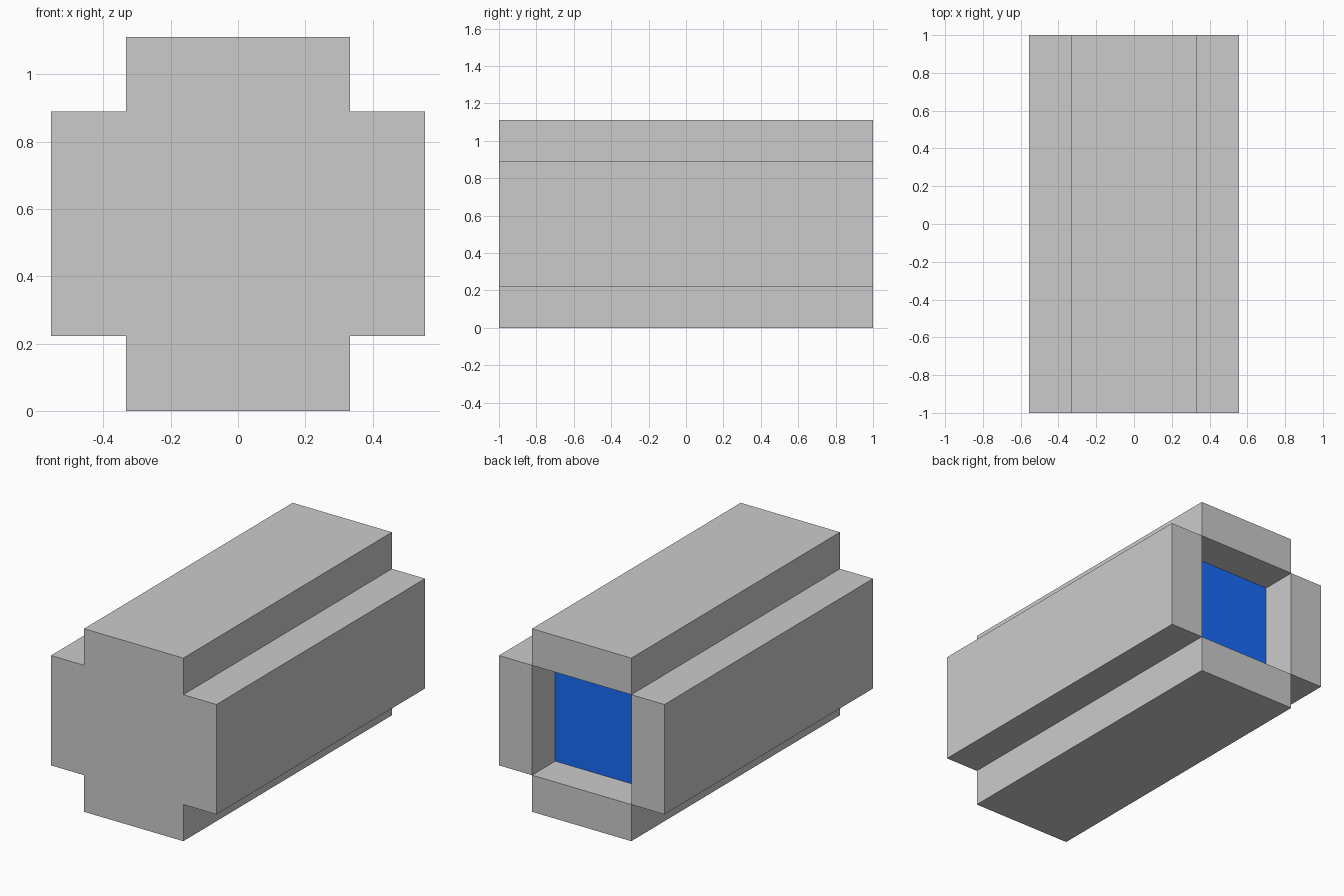
import bpy, bmesh
from mathutils import Vector

if "Cube" in bpy.data.objects:
    bpy.data.objects.remove(bpy.data.objects["Cube"])

U = 2 / 9                      # module: body is 5 x 9 x 5 modules
H, W = 1.5 * U, 2.5 * U        # half width of core, half width of arms
FRONT, BACK, ZC = -1.0, 1.0, 2.5 * U


def add_object(name, bm):
    mesh = bpy.data.meshes.new(name)
    bm.to_mesh(mesh)
    bm.free()
    obj = bpy.data.objects.new(name, mesh)
    bpy.context.collection.objects.link(obj)
    return obj


def rect(bm, x0, x1, z0, z1, y):
    pts = [(x0, z0), (x1, z0), (x1, z1), (x0, z1)]
    return bm.faces.new([bm.verts.new((x, y, ZC + z)) for x, z in pts])


# Plus-shaped body: core and four arms, extruded front to back
bm = bmesh.new()
for x0, x1, z0, z1 in [(-H, H, -H, H), (-W, -H, -H, H), (H, W, -H, H),
                       (-H, H, -W, -H), (-H, H, H, W)]:
    rect(bm, x0, x1, z0, z1, FRONT)
bmesh.ops.remove_doubles(bm, verts=bm.verts[:], dist=1e-5)
ext = bmesh.ops.extrude_face_region(bm, geom=bm.faces[:])["geom"]
bmesh.ops.translate(bm, vec=(0, BACK - FRONT, 0),
                    verts=[g for g in ext if isinstance(g, bmesh.types.BMVert)])

# Square recess in the back end, left open for the coloured panel
centre = Vector((0, BACK, ZC))
core = min(bm.faces, key=lambda f: (f.calc_center_median() - centre).length)
floor = bmesh.ops.extrude_discrete_faces(bm, faces=[core])["faces"][0]
bmesh.ops.translate(bm, vec=(0, -U, 0), verts=floor.verts[:])
bmesh.ops.recalc_face_normals(bm, faces=bm.faces[:])
bmesh.ops.delete(bm, geom=[floor], context='FACES_ONLY')
add_object("body", bm)

# Blue panel at the bottom of the recess, facing back
bm = bmesh.new()
face = rect(bm, -H, H, -H, H, BACK - U)
face.normal_update()
if face.normal.y < 0:
    face.normal_flip()
panel = add_object("recess_panel", bm)
blue = bpy.data.materials.new("blue")
blue.diffuse_color = (0.01, 0.15, 0.95, 1)
blue.use_nodes = True
blue.node_tree.nodes["Principled BSDF"].inputs["Base Color"].default_value = blue.diffuse_color
panel.data.materials.append(blue)
